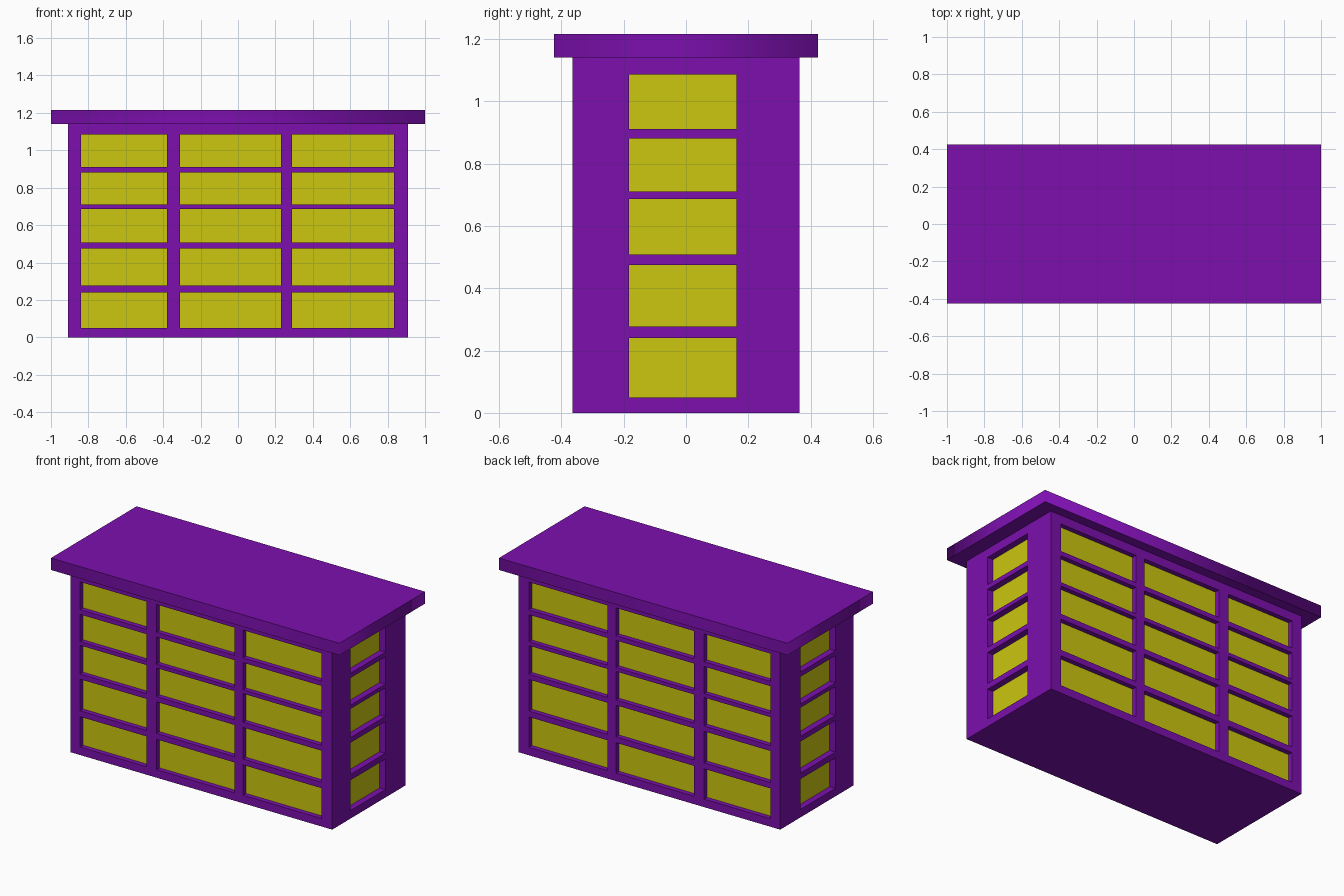
import bpy, bmesh

if "Cube" in bpy.data.objects:
    bpy.data.objects.remove(bpy.data.objects["Cube"])

# Window openings: columns on the long and short sides, and floors
LONG_COLS = [(-0.84, -0.38), (-0.31, 0.23), (0.29, 0.835)]
SHORT_COLS = [(-0.183, 0.162)]
FLOORS = [(0.05, 0.24), (0.277, 0.475), (0.508, 0.687), (0.711, 0.881), (0.911, 1.085)]
RECESS = {0: 0.04, 1: 0.03}   # depth on the x-facing and y-facing walls


def material(name, rgb):
    m = bpy.data.materials.new(name)
    m.diffuse_color = (*rgb, 1)
    m.use_nodes = True
    m.node_tree.nodes["Principled BSDF"].inputs["Base Color"].default_value = m.diffuse_color
    return m


def box(bm, size, z0, z1):
    for v in bmesh.ops.create_cube(bm, size=1)["verts"]:
        v.co = (v.co.x * size[0], v.co.y * size[1], z1 if v.co.z > 0 else z0)


def finish(bm, name, mats):
    bm.normal_update()
    mesh = bpy.data.meshes.new(name)
    bm.to_mesh(mesh)
    bm.free()
    for m in mats:
        mesh.materials.append(m)
    ob = bpy.data.objects.new(name, mesh)
    bpy.context.collection.objects.link(ob)
    return ob


def slice_walls(bm, facing, axis, pairs):
    """Cut the walls that face one axis at every window edge along another."""
    for value in (v for pair in pairs for v in pair):
        bm.normal_update()
        faces = [f for f in bm.faces if abs(f.normal[facing]) > 0.5]
        geom = set(faces)
        for f in faces:
            geom.update(f.edges, f.verts)
        point, normal = [0, 0, 0], [0, 0, 0]
        point[axis], normal[axis] = value, 1
        bmesh.ops.bisect_plane(bm, geom=list(geom), dist=1e-5,
                               plane_co=point, plane_no=normal)


def inside(value, pairs):
    return any(a < value < b for a, b in pairs)


purple = material("purple_wall", (0.2, 0.005, 0.42))
yellow = material("yellow_window", (0.6, 0.57, 0.005))

# Building block with recessed windows on all four sides
bm = bmesh.new()
box(bm, (1.816, 0.728), 0, 1.14)
for facing, axis, cols in ((1, 0, LONG_COLS), (0, 1, SHORT_COLS)):
    slice_walls(bm, facing, axis, cols)
    slice_walls(bm, facing, 2, FLOORS)
    bm.normal_update()
    panes = []
    for f in bm.faces:
        c = f.calc_center_median()
        if abs(f.normal[facing]) > 0.5 and inside(c[axis], cols) and inside(c.z, FLOORS):
            panes.append(f)
    bmesh.ops.inset_individual(bm, faces=panes, thickness=0, depth=-RECESS[facing])
    for f in panes:
        f.material_index = 1
finish(bm, "building_walls", [purple, yellow])

# Overhanging roof slab, its rim shaded smoothly around the corners
bm = bmesh.new()
box(bm, (2.0, 0.848), 1.14, 1.215)
bm.normal_update()
for f in bm.faces:
    f.smooth = abs(f.normal.z) < 0.5
finish(bm, "roof_slab", [purple])
